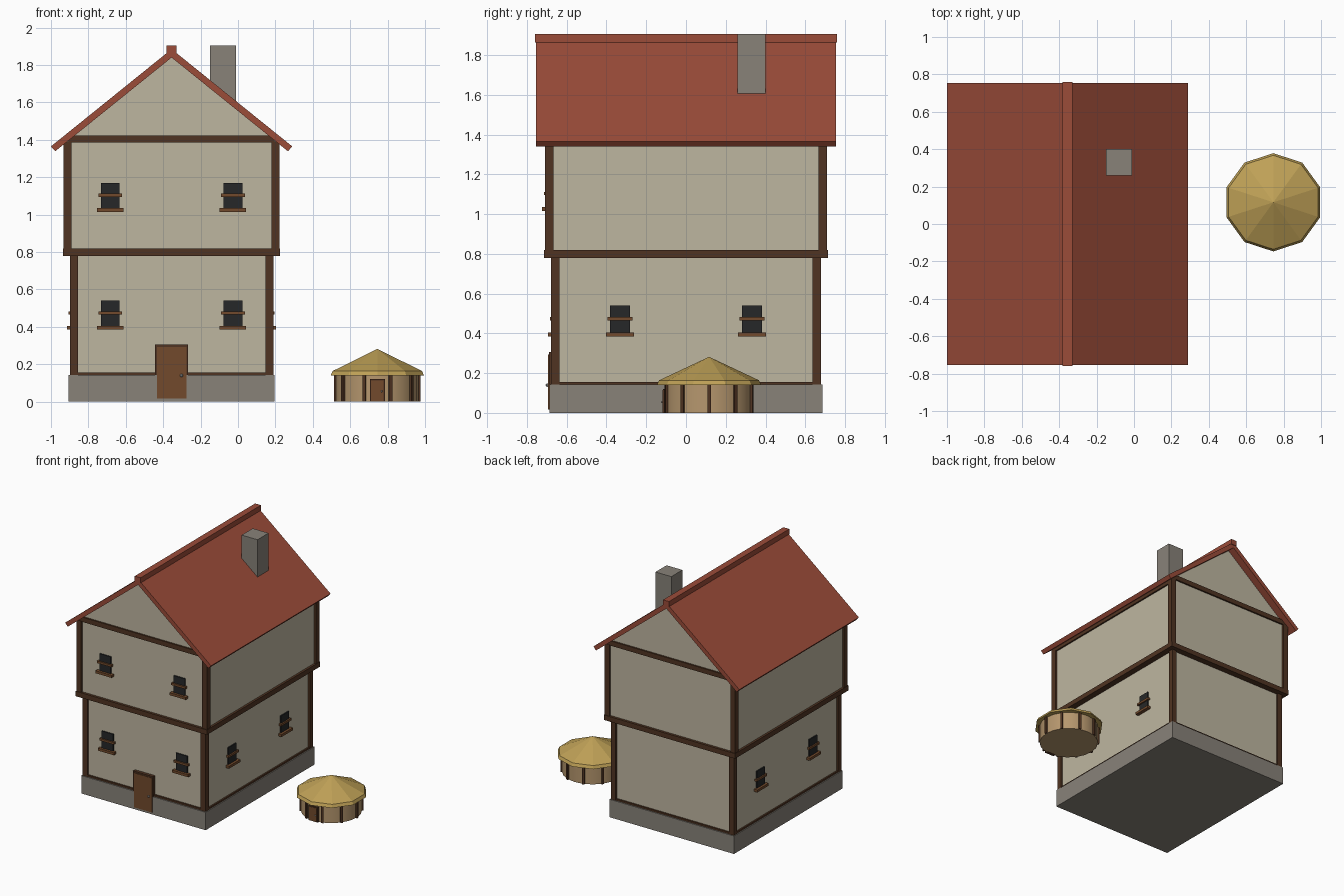
import bpy, bmesh, math
from mathutils import Matrix, Vector

if "Cube" in bpy.data.objects:
    bpy.data.objects.remove(bpy.data.objects["Cube"])


def material(name, r, g, b):
    col = [((v / 255 + 0.055) / 1.055) ** 2.4 for v in (r, g, b)] + [1]
    m = bpy.data.materials.new(name)
    m.use_nodes = True
    m.diffuse_color = col
    m.node_tree.nodes["Principled BSDF"].inputs["Base Color"].default_value = col
    return m


PLASTER = material("plaster", 190, 182, 160)
TIMBER = material("dark timber", 80, 52, 34)
WOOD = material("brown wood", 114, 74, 44)
STONE = material("grey stone", 136, 130, 121)
TILE = material("red tile", 155, 76, 57)
GLASS = material("dark glass", 38, 39, 40)
THATCH = material("thatch", 190, 160, 86)
CLAY = material("tan clay", 182, 151, 110)
METAL = material("metal", 150, 150, 150)


def finish(name, bm, mat):
    bmesh.ops.recalc_face_normals(bm, faces=bm.faces)
    me = bpy.data.meshes.new(name)
    bm.to_mesh(me)
    bm.free()
    me.materials.append(mat)
    ob = bpy.data.objects.new(name, me)
    bpy.context.collection.objects.link(ob)
    return ob


def box(name, mat, x, y, z, turn=Matrix()):
    """Box from (min, max) pairs, optionally transformed."""
    bm = bmesh.new()
    bmesh.ops.create_cube(bm, size=1)
    for v in bm.verts:
        v.co = turn @ Vector([(a + b) / 2 + c * (b - a)
                              for (a, b), c in zip((x, y, z), v.co)])
    return finish(name, bm, mat)


def prism(name, mat, profile, half_depth):
    """Extrude an x-z profile along y, around the house axis."""
    bm = bmesh.new()
    face = bm.faces.new([bm.verts.new((CX + x, -half_depth, z)) for x, z in profile])
    new = bmesh.ops.extrude_face_region(bm, geom=[face])["geom"]
    bmesh.ops.translate(bm, vec=(0, 2 * half_depth, 0),
                        verts=[g for g in new if isinstance(g, bmesh.types.BMVert)])
    return finish(name, bm, mat)


CX = -0.355  # house axis


def slab(name, mat, hx, hy, z0, z1):
    return box(name, mat, (CX - hx, CX + hx), (-hy, hy), (z0, z1))


def corner_posts(name, hx, hy, z0, z1, w=0.043):
    for sx in (-1, 1):
        for sy in (-1, 1):
            x = sorted((CX + sx * hx, CX + sx * (hx - w)))
            y = sorted((sy * hy, sy * (hy - w)))
            box(name, TIMBER, x, y, (z0, z1))


# House body
slab("foundation", STONE, 0.55, 0.687, 0, 0.143)
slab("sill_beam", TIMBER, 0.542, 0.678, 0.143, 0.156)
slab("lower_walls", PLASTER, 0.53, 0.665, 0.15, 0.79)
corner_posts("lower_post", 0.544, 0.68, 0.143, 0.79)
slab("floor_beam", TIMBER, 0.58, 0.715, 0.78, 0.82)
corner_posts("upper_post", 0.577, 0.71, 0.81, 1.39)
prism("upper_walls_and_gables", PLASTER,
      [(-0.562, 0.81), (0.562, 0.81), (0.562, 1.39), (0, 1.842), (-0.562, 1.39)], 0.695)
for s in (-1, 1):
    box("gable_beam", TIMBER, (CX - 0.55, CX + 0.55),
        sorted((s * 0.68, s * 0.708)), (1.385, 1.423))
    box("eaves_beam", TIMBER, sorted((CX + s * 0.54, CX + s * 0.574)),
        (-0.7, 0.7), (1.35, 1.385))

# Roof and chimney
prism("roof", TILE, [(-0.645, 1.365), (0, 1.885), (0.645, 1.365),
                     (0.622, 1.339), (0, 1.84), (-0.622, 1.339)], 0.755)
slab("ridge_cap", TILE, 0.026, 0.76, 1.862, 1.905)
box("chimney", STONE, (-0.15, -0.01), (0.26, 0.4), (1.5, 1.905))


# Windows: built facing -y, then turned onto each wall
def window(offset, wall, z, angle):
    turn = Matrix.Translation((CX, 0, 0)) @ Matrix.Rotation(angle, 4, "Z")

    def part(name, mat, half, out, z0, z1):
        box(name, mat, (offset - half, offset + half),
            (-wall - out, -wall + 0.01), (z + z0, z + z1), turn)
    part("window_pane", GLASS, 0.05, 0.009, 0, 0.14)
    part("window_bar", WOOD, 0.064, 0.02, 0.065, 0.082)
    part("window_sill", WOOD, 0.071, 0.028, -0.015, 0.005)


for s in (-1, 1):
    window(s * 0.328, 0.665, 0.4, 0)
    window(s * 0.328, 0.695, 1.03, 0)
    for side in (-1, 1):
        window(s * 0.332, 0.53, 0.4, side * math.pi / 2)


def knob(x, y, z, r):
    bm = bmesh.new()
    bmesh.ops.create_icosphere(bm, subdivisions=2, radius=r,
                               matrix=Matrix.Translation((x, y, z)))
    finish("door_knob", bm, METAL)


# House door
box("door_frame", TIMBER, (-0.445, -0.267), (-0.69, -0.66), (0.143, 0.305))
box("door", WOOD, (-0.434, -0.275), (-0.694, -0.66), (0.018, 0.293))
knob(-0.303, -0.697, 0.14, 0.009)

# Round hut
HUT = Matrix.Translation((0.745, 0.116, 0))


def lathe(name, mat, rings, sides, start):
    """Stack of polygon rings (radius, height); radius 0 closes to a point."""
    bm = bmesh.new()
    loops = []
    for r, z in rings:
        if r == 0:
            loops.append([bm.verts.new(HUT @ Vector((0, 0, z)))] * sides)
        else:
            angles = [start + math.tau * i / sides for i in range(sides)]
            loops.append([bm.verts.new(HUT @ Vector((r * math.cos(a), r * math.sin(a), z)))
                          for a in angles])
    bm.faces.new(loops[0])
    for low, high in zip(loops, loops[1:]):
        for i in range(sides):
            j = (i + 1) % sides
            quad = [low[i], low[j], high[j], high[i]]
            bm.faces.new(list(dict.fromkeys(quad)))
    return finish(name, bm, mat)


wall = lathe("hut_wall", CLAY, [(0.222, 0), (0.222, 0.15)], 20, math.pi / 2)
for p in wall.data.polygons:
    p.use_smooth = len(p.vertices) == 4
lathe("hut_roof", THATCH, [(0.2625, 0.14), (0.251, 0.164), (0, 0.282)], 10, math.pi / 2)
for i in range(10):
    box("hut_post", TIMBER, (-0.009, 0.009), (-0.232, -0.212), (0, 0.145),
        HUT @ Matrix.Rotation(math.radians(18 + 36 * i), 4, "Z"))
box("hut_door_frame", TIMBER, (-0.04, 0.04), (-0.231, -0.2), (0, 0.12), HUT)
box("hut_door", WOOD, (-0.034, 0.034), (-0.235, -0.2), (0.003, 0.114), HUT)
knob(0.768, -0.121, 0.055, 0.005)
